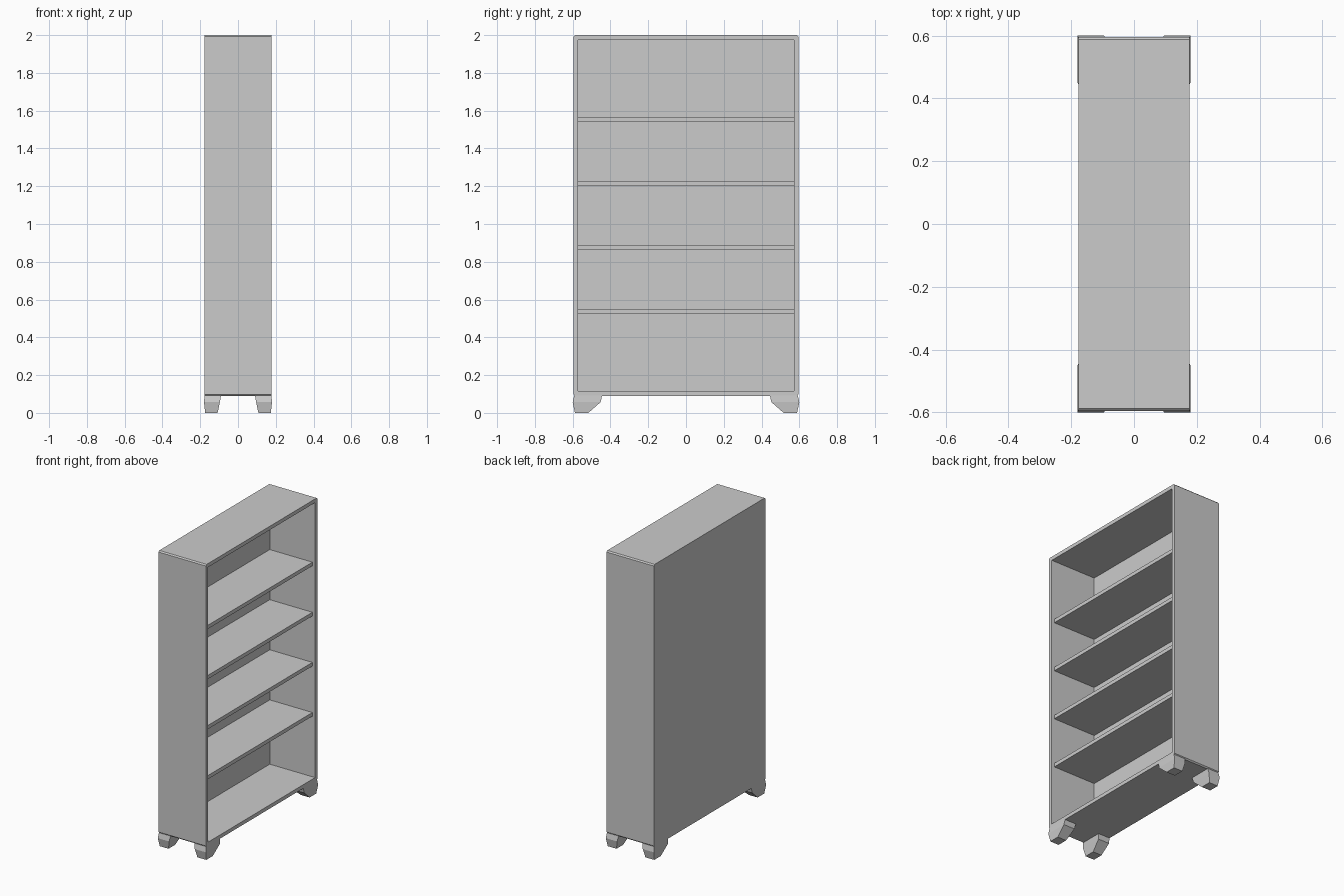
import bpy, bmesh

if "Cube" in bpy.data.objects:
    bpy.data.objects.remove(bpy.data.objects["Cube"])

mat = bpy.data.materials.new("plain_grey")
mat.diffuse_color = (0.6, 0.6, 0.6, 1)
mat.use_nodes = True
mat.node_tree.nodes["Principled BSDF"].inputs["Base Color"].default_value = mat.diffuse_color


def finish(bm, name):
    bmesh.ops.recalc_face_normals(bm, faces=bm.faces[:])
    mesh = bpy.data.meshes.new(name)
    bm.to_mesh(mesh)
    bm.free()
    mesh.materials.append(mat)
    obj = bpy.data.objects.new(name, mesh)
    bpy.context.collection.objects.link(obj)
    return obj


def box(lo, hi):
    bm = bmesh.new()
    bmesh.ops.create_cube(bm, size=1)
    for v in bm.verts:
        v.co = [hi[i] if v.co[i] > 0 else lo[i] for i in range(3)]
    return bm


DEPTH, WIDTH, BASE, TOP = 0.177, 0.596, 0.09, 2.0
WALL, BACK = 0.025, 0.015

# Cabinet shell: box hollowed from its open +x side
bm = box((-DEPTH, -WIDTH, BASE), (DEPTH, WIDTH, TOP))
opening = max(bm.faces, key=lambda f: f.calc_center_median().x)
bmesh.ops.inset_region(bm, faces=[opening], thickness=WALL, use_even_offset=True)
new = bmesh.ops.extrude_discrete_faces(bm, faces=[opening])["faces"][0]
for v in new.verts:
    v.co.x = -DEPTH + BACK
# Small chamfer on the four long outer corners
corners = [e for e in bm.edges
           if all(abs(v.co.y) > WIDTH - 0.001 for v in e.verts)
           and abs(e.verts[0].co.x - e.verts[1].co.x) > 0.1]
bmesh.ops.bevel(bm, geom=corners, offset=0.008, segments=1, affect='EDGES')
finish(bm, "cabinet")

# Four shelves, set slightly back from the opening
for i in range(4):
    z = 0.525 + i * 0.339
    inner = WIDTH - WALL
    finish(box((-DEPTH + BACK, -inner, z), (DEPTH - 0.02, inner, z + 0.025)),
           f"shelf_{i + 1}")

# Tapered feet: rings of (z, inner x, outer x, inner y, outer y)
RINGS = [(0.0, 0.108, 0.174, 0.517, 0.588),
         (0.057, 0.096, 0.18, 0.452, 0.6),
         (0.092, 0.09, 0.177, 0.444, 0.592)]
for sx, depth_name in ((1, "open"), (-1, "back")):
    for sy, side_name in ((1, "right"), (-1, "left")):
        bm = bmesh.new()
        rings = [[bm.verts.new((sx * x, sy * y, z))
                  for x, y in ((xi, yi), (xo, yi), (xo, yo), (xi, yo))]
                 for z, xi, xo, yi, yo in RINGS]
        for a, b in zip(rings, rings[1:]):
            for k in range(4):
                n = (k + 1) % 4
                bm.faces.new((a[k], a[n], b[n], b[k]))
        bm.faces.new(rings[0])
        bm.faces.new(rings[-1])
        finish(bm, f"foot_{depth_name}_{side_name}")
